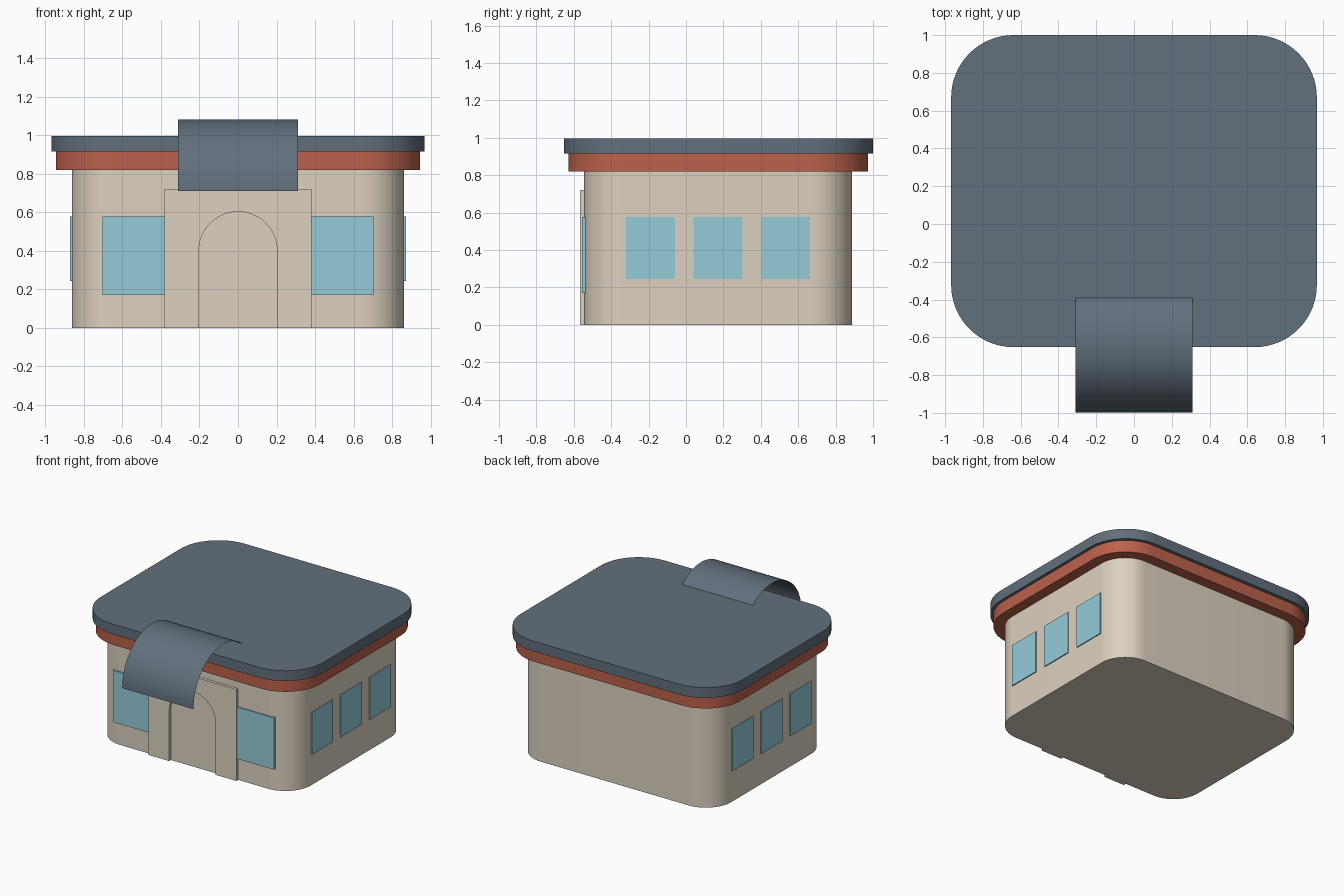
import bpy, bmesh
from math import sin, cos, pi

if "Cube" in bpy.data.objects:
    bpy.data.objects.remove(bpy.data.objects["Cube"])


def material(name, rgb):
    m = bpy.data.materials.new(name)
    m.diffuse_color = (*rgb, 1)
    m.use_nodes = True
    m.node_tree.nodes["Principled BSDF"].inputs["Base Color"].default_value = m.diffuse_color
    return m


WALL = material("cream", (0.72, 0.64, 0.53))
RED = material("red", (0.50, 0.12, 0.07))
SLATE = material("slate", (0.12, 0.16, 0.20))
GLASS = material("glass", (0.30, 0.60, 0.70))


def finish(name, bm, mat, smooth=True, recalc=True):
    if recalc:
        bmesh.ops.recalc_face_normals(bm, faces=bm.faces)
    me = bpy.data.meshes.new(name)
    bm.to_mesh(me)
    bm.free()
    ob = bpy.data.objects.new(name, me)
    bpy.context.collection.objects.link(ob)
    me.materials.append(mat)
    if smooth:
        bpy.ops.object.select_all(action='DESELECT')
        ob.select_set(True)
        bpy.context.view_layer.objects.active = ob
        bpy.ops.object.shade_smooth_by_angle()
    return ob


def extrude(name, outline, offset, mat):
    """Solid made by sweeping a closed outline along an offset vector."""
    bm = bmesh.new()
    face = bm.faces.new([bm.verts.new(p) for p in outline])
    new = bmesh.ops.extrude_face_region(bm, geom=[face], use_keep_orig=True)["geom"]
    bmesh.ops.translate(bm, vec=offset,
                        verts=[v for v in new if isinstance(v, bmesh.types.BMVert)])
    return finish(name, bm, mat)


def rounded_slab(name, hx, y0, y1, r, z0, z1, mat, seg=16):
    pts = []
    corners = [(hx - r, y1 - r), (r - hx, y1 - r), (r - hx, y0 + r), (hx - r, y0 + r)]
    for k, (cx, cy) in enumerate(corners):
        for i in range(seg + 1):
            a = (k + i / seg) * pi / 2
            pts.append((cx + r * cos(a), cy + r * sin(a), z0))
    return extrude(name, pts, (0, 0, z1 - z0), mat)


def box(name, lo, hi, mat):
    x0, y0, z0 = lo
    x1, y1, z1 = hi
    base = [(x0, y0, z0), (x1, y0, z0), (x1, y1, z0), (x0, y1, z0)]
    return extrude(name, base, (0, 0, z1 - z0), mat)


# Stacked rounded volumes
rounded_slab("walls", 0.862, -0.545, 0.888, 0.22, 0, 0.82, WALL)
rounded_slab("cornice_band", 0.945, -0.629, 0.973, 0.305, 0.82, 0.915, RED)
rounded_slab("roof", 0.968, -0.652, 1.0, 0.33, 0.915, 0.996, SLATE)

# Door surround with an arched opening
arch = [(0.203 * cos(i * pi / 24), -0.567, 0.40 + 0.203 * sin(i * pi / 24)) for i in range(25)]
outline = [(0.203, -0.567, 0), (0.382, -0.567, 0), (0.382, -0.567, 0.72),
           (-0.382, -0.567, 0.72), (-0.382, -0.567, 0), (-0.203, -0.567, 0)]
extrude("door_surround", outline + arch[::-1], (0, 0.024, 0), WALL)

# Windows, mirrored left and right
for side, s in (("right", 1), ("left", -1)):
    x0, x1 = sorted((0.37 * s, 0.702 * s))
    box(f"front_window_{side}", (x0, -0.556, 0.17), (x1, -0.528, 0.577), GLASS)
    x0, x1 = sorted((0.845 * s, 0.87 * s))
    for i, y in enumerate((-0.32, 0.04, 0.40)):
        box(f"side_window_{side}_{i + 1}", (x0, y, 0.244), (x1, y + 0.262, 0.577), GLASS)

# Curved thin awning over the door, sunk into the roof
bm = bmesh.new()
R, SEG = 0.37, 32
rows = []
for i in range(SEG + 1):
    a = pi - pi * i / SEG
    y, z = -0.628 + R * cos(a), 0.711 + R * sin(a)
    rows.append([bm.verts.new((x, y, z)) for x in (-0.31, 0.31)])
for a, b in zip(rows, rows[1:]):
    bm.faces.new((a[0], a[1], b[1], b[0]))
finish("awning", bm, SLATE, recalc=False)
